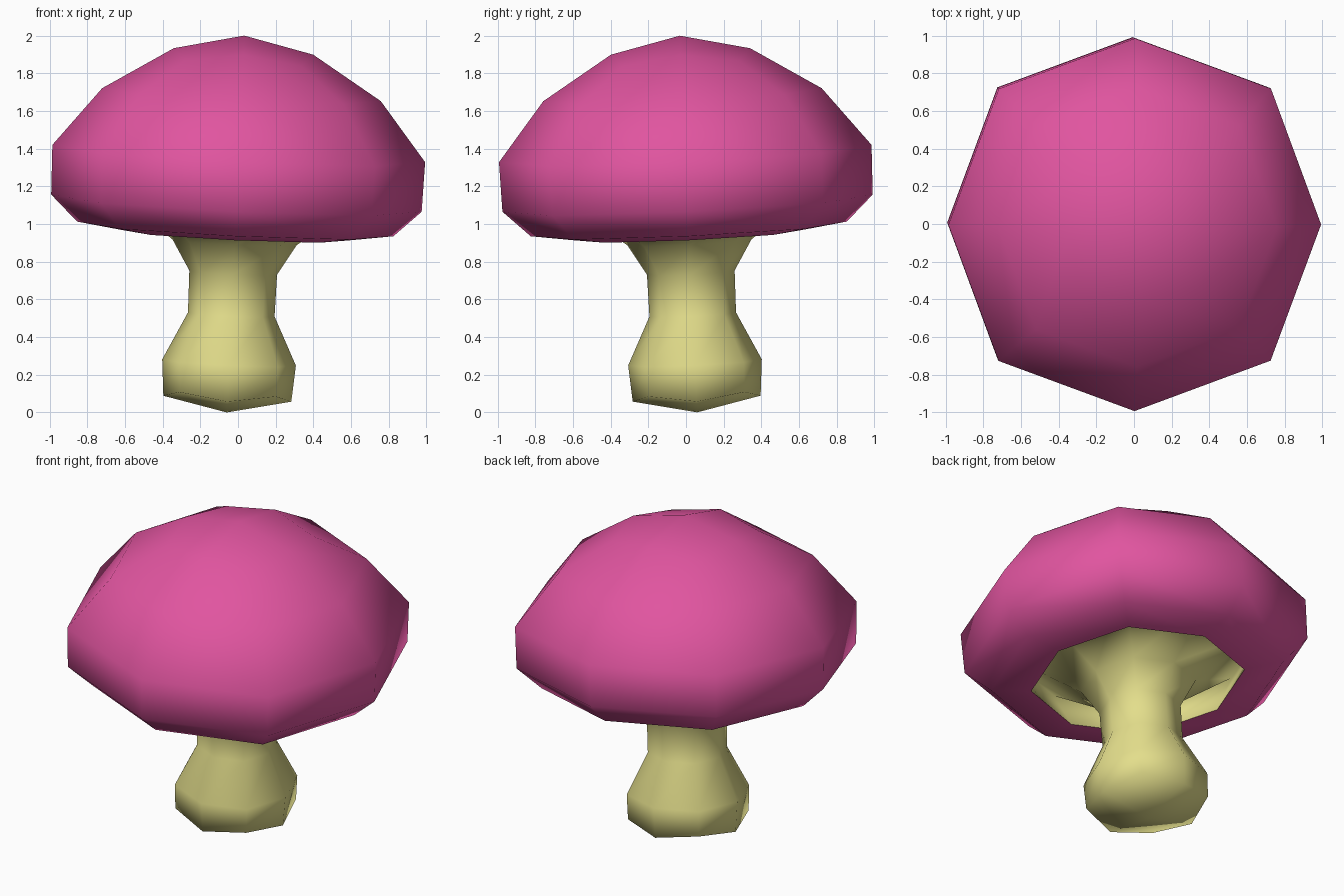
import bpy, bmesh, math
from mathutils import Matrix, Vector

if "Cube" in bpy.data.objects:
    bpy.data.objects.remove(bpy.data.objects["Cube"])

DIAG = 0.73   # diagonal corner coordinate relative to the cardinal radius

# The whole mushroom leans slightly to the front right
LEAN = Matrix.Translation((-0.06, 0.06, 0)) @ Matrix.Rotation(0.0657, 4, Vector((1, 1, 0)))


def material(name, rgb):
    mat = bpy.data.materials.new(name)
    mat.diffuse_color = (*rgb, 1)
    mat.use_nodes = True
    mat.node_tree.nodes["Principled BSDF"].inputs["Base Color"].default_value = mat.diffuse_color
    return mat


def ring(bm, r, z, k=DIAG, dz=0.0):
    """Eight-sided rounded-square ring; k and dz place its diagonal corners."""
    verts = []
    for i in range(8):
        a = i * math.pi / 4
        if i % 2:
            x, y = math.copysign(r * k, math.cos(a)), math.copysign(r * k, math.sin(a))
            verts.append(bm.verts.new((x, y, z + dz)))
        else:
            verts.append(bm.verts.new((r * math.cos(a), r * math.sin(a), z)))
    return verts


def lathe(name, profile, pole, mat):
    """Pole vertex closed by four quads, then bridged rings along the profile."""
    bm = bmesh.new()
    rings = [ring(bm, *p) for p in profile]
    tip = bm.verts.new((0, 0, pole))
    first = rings[0]
    for i in range(0, 8, 2):
        bm.faces.new((tip, first[i], first[i + 1], first[(i + 2) % 8]))
    for a, b in zip(rings, rings[1:]):
        for i in range(8):
            j = (i + 1) % 8
            bm.faces.new((a[i], b[i], b[j], a[j]))
    bmesh.ops.recalc_face_normals(bm, faces=bm.faces)
    # The pole face must point away from the body
    bm.normal_update()
    if tip.link_faces[0].normal.z * (1 if pole > 1 else -1) < 0:
        bmesh.ops.reverse_faces(bm, faces=bm.faces)
    for f in bm.faces:
        f.smooth = True
    bm.transform(LEAN)
    me = bpy.data.meshes.new(name)
    bm.to_mesh(me)
    bm.free()
    me.materials.append(mat)
    obj = bpy.data.objects.new(name, me)
    bpy.context.collection.objects.link(obj)
    return obj


# Cap: dome, rounded rim and flat underside up to the stem opening
lathe("mushroom_cap", [
    (0.37, 1.92, 0.84, -0.05),
    (0.74, 1.69),
    (0.99, 1.377),
    (0.984, 1.113),
    (0.84, 0.976),
    (0.612, 0.944),
], 2.004, material("cap_pink", (0.75, 0.09, 0.35)))

# Stem: bulbous foot, narrow neck, flare into the hollow, back down to the cap opening
lathe("mushroom_stem", [
    (0.34, 0.073, 0.75, 0.035),
    (0.355, 0.266),
    (0.23, 0.521),
    (0.233, 0.744),
    (0.33, 0.905),
    (0.74, 1.20),
    (0.612, 0.944),
], 0.0, material("stem_olive", (0.77, 0.73, 0.26)))
